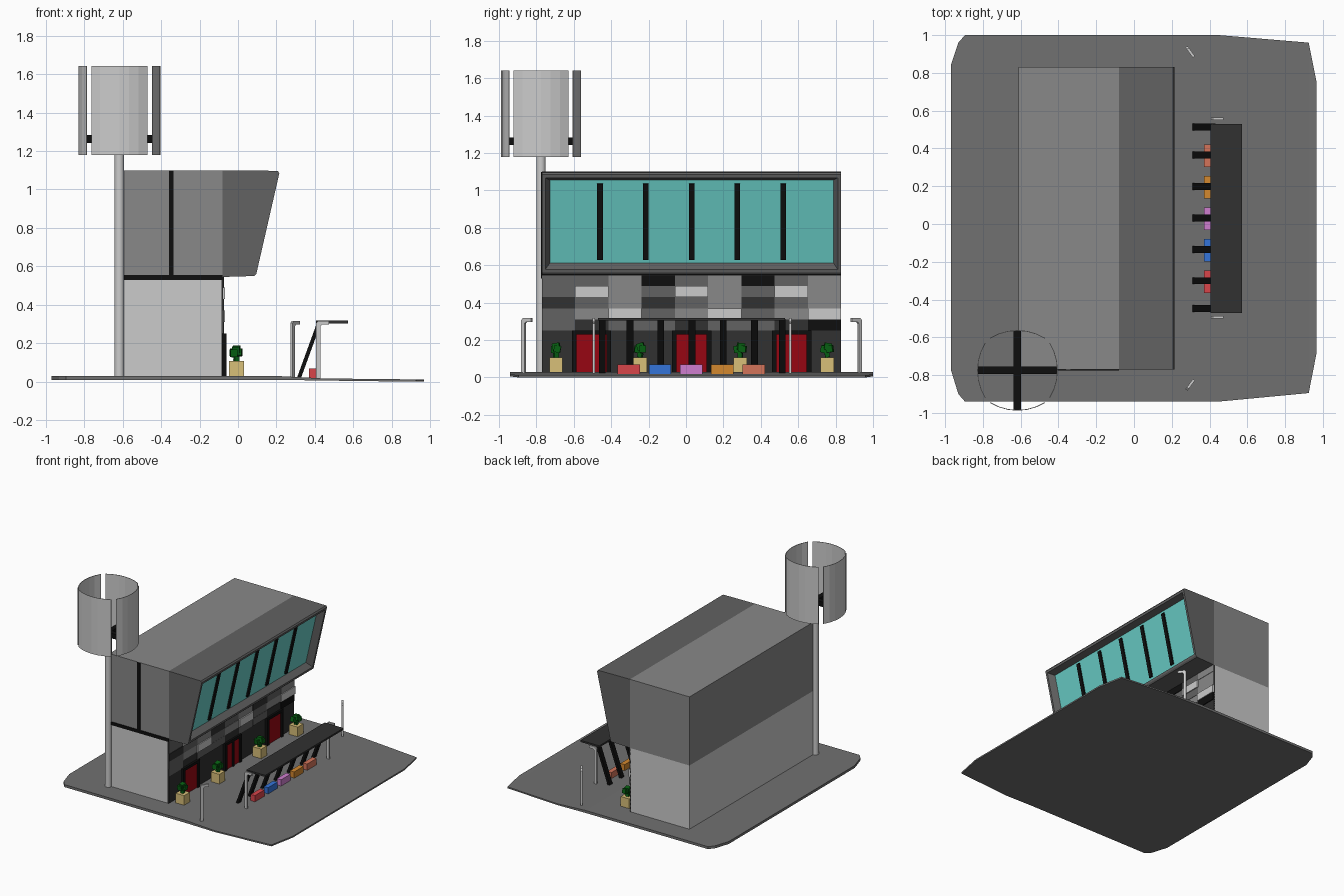
import bpy, bmesh, math, random
from mathutils import Vector, Matrix

if "Cube" in bpy.data.objects:
    bpy.data.objects.remove(bpy.data.objects["Cube"])

random.seed(4)


def mat(name, r, g, b):
    m = bpy.data.materials.new(name)
    m.diffuse_color = (*[(c / 255) ** 2.2 for c in (r, g, b)], 1)
    m.use_nodes = True
    m.node_tree.nodes["Principled BSDF"].inputs["Base Color"].default_value = m.diffuse_color
    return m


BLACK = mat("black", 22, 22, 22)
CHAR = mat("charcoal", 52, 52, 52)
DARK = mat("dark_grey", 98, 98, 98)
MID = mat("mid_grey", 135, 135, 135)
PAVE = mat("paving", 112, 112, 112)
LIGHT = mat("light_grey", 205, 205, 205)
STEEL = mat("steel", 190, 190, 190)
GLASS = mat("teal_glass", 105, 205, 198)
RED = mat("door_red", 150, 15, 25)
TAN = mat("pot_tan", 215, 190, 120)
GREEN = mat("leaf_green", 15, 95, 25)


def finish(name, bm, m):
    bmesh.ops.recalc_face_normals(bm, faces=bm.faces)
    me = bpy.data.meshes.new(name)
    bm.to_mesh(me)
    bm.free()
    me.materials.append(m)
    ob = bpy.data.objects.new(name, me)
    bpy.context.collection.objects.link(ob)
    return ob


def box(name, x0, x1, y0, y1, z0, z1, m):
    bm = bmesh.new()
    bmesh.ops.create_cube(bm, size=1, matrix=Matrix.Translation(
        ((x0 + x1) / 2, (y0 + y1) / 2, (z0 + z1) / 2)) @ Matrix.Diagonal((x1 - x0, y1 - y0, z1 - z0, 1)))
    return finish(name, bm, m)


def beam(name, p0, p1, wide, thick, m):
    p0, p1 = Vector(p0), Vector(p1)
    d = p1 - p0
    bm = bmesh.new()
    bmesh.ops.create_cube(bm, size=1, matrix=Matrix.Translation((p0 + p1) / 2)
                          @ d.to_track_quat('Z', 'Y').to_matrix().to_4x4()
                          @ Matrix.Diagonal((wide, thick, d.length, 1)))
    return finish(name, bm, m)


def prism_bm(profile, y0, y1):
    bm = bmesh.new()
    f = bm.faces.new([bm.verts.new((x, y0, z)) for x, z in profile])
    g = bmesh.ops.extrude_face_region(bm, geom=[f])['geom']
    bmesh.ops.translate(bm, vec=(0, y1 - y0, 0), verts=[v for v in g if isinstance(v, bmesh.types.BMVert)])
    bmesh.ops.recalc_face_normals(bm, faces=bm.faces)
    return bm


# Paved base, lofted through stations (x, y low, y high, z bottom, z top)
stations = [(-.97, -.77, .84, .01, .03), (-.93, -.9, .96, .01, .03), (-.895, -.94, 1, .01, .03),
            (.2, -.94, 1, .01, .03), (.45, -.94, 1, .006, .017),
            (.925, -.895, .96, 0, .012), (.967, -.68, .75, 0, .012)]
bm = bmesh.new()
rings = [[bm.verts.new(p) for p in ((x, a, b), (x, c, b), (x, c, t), (x, a, t))] for x, a, c, b, t in stations]
for r, s in zip(rings, rings[1:]):
    for i in range(4):
        j = (i + 1) % 4
        bm.faces.new((r[i], r[j], s[j], s[i]))
bm.faces.new(rings[0])
bm.faces.new(rings[-1])
finish("paved_base", bm, PAVE)

# Building body
Y0, Y1 = -.77, .83
box("lower_walls", -.612, -.085, Y0, Y1, .025, .545, LIGHT)
box("upper_walls", -.612, -.08, Y0, Y1, .545, 1.10, MID)
box("side_band", -.612, -.08, Y0 - .006, Y0 + .01, .53, .555, BLACK)
box("side_stripe", -.36, -.335, Y0 - .006, Y0 + .01, .55, 1.099, BLACK)

# Overhanging storey with a recessed, leaning window
bm = prism_bm([(-.08, 1.10), (.207, 1.097), (.215, 1.085), (.095, .56), (.085, .55), (-.08, .545)], Y0, Y1)
front = max((f for f in bm.faces if f.normal.x > .9), key=lambda f: f.calc_area())
bmesh.ops.inset_region(bm, faces=[front], thickness=.025, depth=0)
bmesh.ops.inset_region(bm, faces=[front], thickness=.035, depth=-.05)
front.material_index = 1
nose = finish("overhang", bm, DARK)
nose.data.materials.append(GLASS)
for i in range(5):
    y = .03 + (i - 2) * .245
    beam("window_mullion", (.063, y, .63), (.155, y, 1.037), .03, .016, BLACK)

# Stone facing in rows; shades repeat every three columns
box("shopfront_wall", -.09, -.08, Y0, Y1, .025, .545, CHAR)
w = (Y1 - Y0) / 9
shades = [(BLACK, DARK, MID), (DARK, LIGHT, MID), (CHAR, DARK, MID), (DARK, MID, LIGHT), (DARK, CHAR, BLACK)]
top = .545
for row in range(5):
    h = .06 if row else .055
    for c in range(9):
        m = shades[row][c % 3]
        if row == 0 and c == 0:
            m = DARK
        if row == 4 and c < 8 and m is BLACK:
            m = DARK
        out = .013 if m is LIGHT else random.uniform(.001, .007)
        box("facing_stone", -.085, -.08 + out, Y0 + c * w, Y0 + (c + 1) * w, top - h, top, m)
    top -= h

# Doors
for y in (-.505, .03, .565):
    box("door_leaf", -.09, -.07, y - .08, y + .08, .028, .23, RED)
    box("door_lintel", -.09, -.06, y - .105, y + .105, .23, .252, BLACK)
    for s in (-1, 1):
        box("door_jamb", -.09, -.06, y + s * .0925 - .0125, y + s * .0925 + .0125, .028, .23, BLACK)
    if y == .03:
        box("door_divider", -.09, -.06, y - .008, y + .008, .028, .23, BLACK)

# Planters with blocky shrubs
for y, wide in ((-.695, .016), (-.245, .03), (.29, .03), (.755, .03)):
    box("planter", -.046, .03, y - .036, y + .036, .028, .108, TAN)
    bm = bmesh.new()
    for dx, dy, dz, s in ((0, 0, .12, .025), (-.012, -.4, .15, .038), (.01, .45, .152, .036), (0, .1, .165, .038)):
        bmesh.ops.create_cube(bm, size=s, matrix=Matrix.Translation((-.008 + dx, y + dy * wide, dz))
                              @ Matrix.Rotation(random.uniform(-.4, .4), 4, 'Z')
                              @ Matrix.Rotation(random.uniform(-.3, .3), 4, 'X'))
    finish("shrub", bm, GREEN)

# Waiting shelter: roof, leaning ribs, seats
box("shelter_roof", .405, .573, -.47, .53, .304, .318, CHAR)
for y in (.514, .366, .199, .032, -.135, -.30, -.448):
    beam("shelter_rib", (.318, y, .022), (.422, y, .308), .036, .02, BLACK)
colors = [(215, 70, 75), (55, 115, 215), (205, 125, 205), (210, 135, 50), (210, 115, 90)]
for i, c in enumerate(colors):
    y = -.306 + i * .167
    box("seat", .37, .408, y - .06, y + .06, .018, .07, mat("seat_colour", *c))

# Bent posts: two at the shelter ends, two street lamps
bend = [(-.01, .02), (.012, .02), (.012, .288), (.02, .297), (.056, .297), (.056, .317), (.002, .317), (-.01, .305)]


def bent_post(name, x, y, turn):
    ob = finish(name, prism_bm(bend, -.007, .007), STEEL)
    ob.location = (x, y, 0)
    ob.rotation_euler.z = turn


for y in (-.493, .557):
    bent_post("shelter_post", .417, y, 0)
bent_post("street_lamp", .284, -.87, math.radians(54))
bent_post("street_lamp", .284, .93, math.radians(-54))

# Corner mast with four curved panels on cross arms
CX, CY = -.617, -.775
bm = bmesh.new()
bmesh.ops.create_cone(bm, cap_ends=True, segments=12, radius1=.025, radius2=.025, depth=1.24,
                      matrix=Matrix.Translation((CX, CY, .645)))
mast = finish("mast", bm, STEEL)
for p in mast.data.polygons:
    p.use_smooth = len(p.vertices) == 4
box("cross_arm", CX - .21, CX + .21, CY - .02, CY + .02, 1.243, 1.283, BLACK)
box("cross_arm", CX - .02, CX + .02, CY - .21, CY + .21, 1.243, 1.283, BLACK)
R, N = .278, 6
angles = [math.radians(31.7) * (2 * i / N - 1) for i in range(N + 1)]
for k in range(4):
    bm = bmesh.new()
    loop = [(r * math.cos(a) - .0645, r * math.sin(a))
            for r, seq in ((R, angles), (R - .004, angles[::-1])) for a in seq]
    f = bm.faces.new([bm.verts.new((x, y, 1.18)) for x, y in loop])
    g = bmesh.ops.extrude_face_region(bm, geom=[f])['geom']
    bmesh.ops.translate(bm, vec=(0, 0, .462), verts=[v for v in g if isinstance(v, bmesh.types.BMVert)])
    ob = finish("curved_panel", bm, STEEL)
    ob.location = (CX, CY, 0)
    ob.rotation_euler.z = k * math.pi / 2
